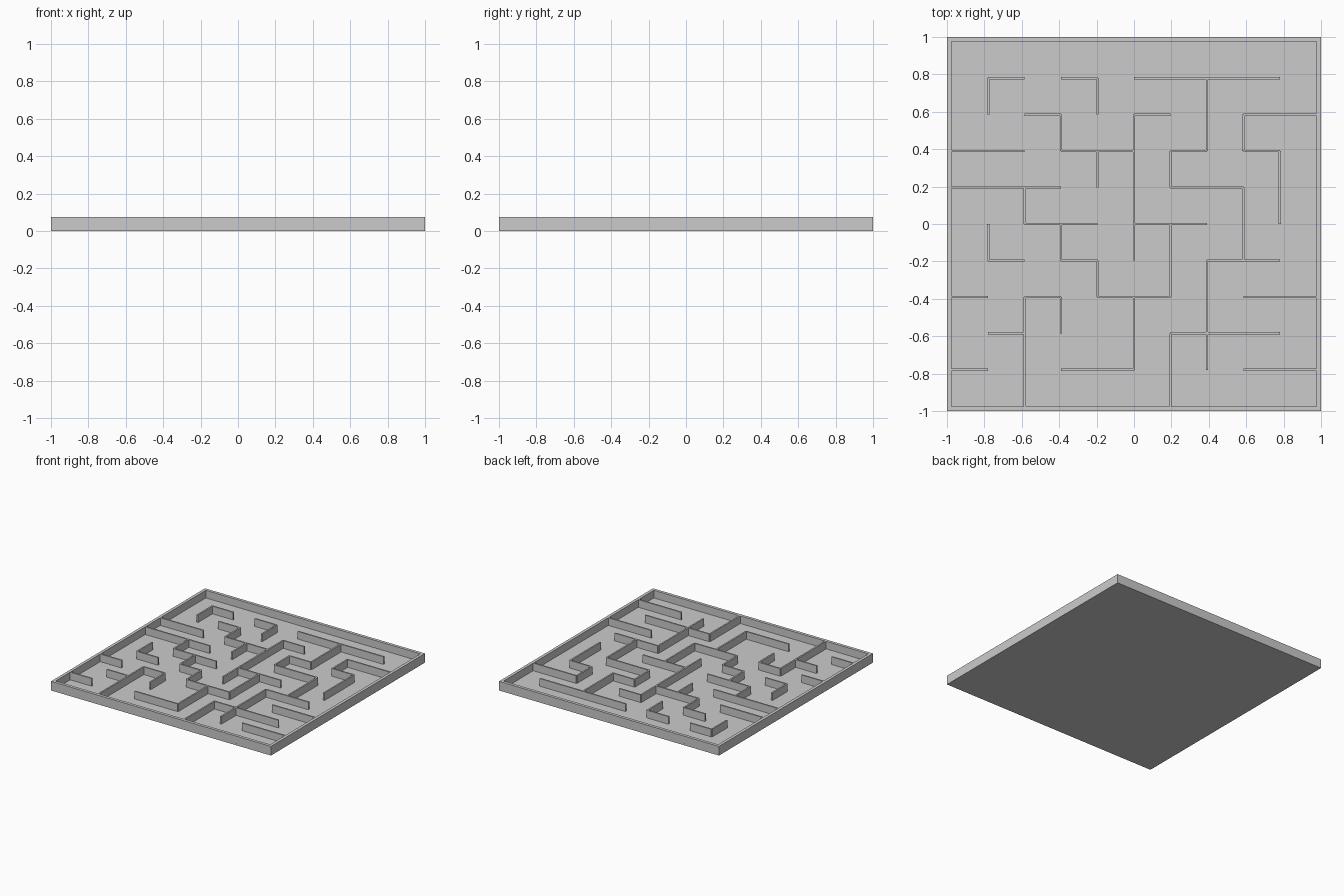
import bpy, bmesh
from mathutils import Matrix, Vector

if "Cube" in bpy.data.objects:
    bpy.data.objects.remove(bpy.data.objects["Cube"])

CELL, FLOOR, TOP = 0.195, 0.0125, 0.075
WALL, RIM = 0.0125, 0.025


def add_box(bm, x0, x1, y0, y1, z0, z1):
    m = Matrix.Translation(((x0 + x1) / 2, (y0 + y1) / 2, (z0 + z1) / 2))
    m = m @ Matrix.Diagonal((x1 - x0, y1 - y0, z1 - z0, 1))
    bmesh.ops.create_cube(bm, size=1, matrix=m)


def make_object(name, boxes):
    bm = bmesh.new()
    for b in boxes:
        add_box(bm, *b)
    mesh = bpy.data.meshes.new(name)
    bm.to_mesh(mesh)
    bm.free()
    obj = bpy.data.objects.new(name, mesh)
    bpy.context.collection.objects.link(obj)
    return obj


# Base plate
make_object("base_plate", [(-1, 1, -1, 1, 0, FLOOR)])

# Outer rim: front/back run full width, sides fit between them
IN = 1 - RIM
make_object("rim_front", [(-1, 1, -1, -IN, FLOOR, TOP)])
make_object("rim_back", [(-1, 1, IN, 1, FLOOR, TOP)])
make_object("rim_left", [(-1, -IN, -IN, IN, FLOOR, TOP)])
make_object("rim_right", [(IN, 1, -IN, IN, FLOOR, TOP)])

# Maze runs on a 10 x 10 grid: line index -> (start, end) node pairs
rows = {
    9: [(1, 2), (3, 4), (5, 9)],
    8: [(2, 3), (5, 6), (8, 10)],
    7: [(0, 2), (3, 5), (6, 7), (8, 9)],
    6: [(0, 3), (6, 8)],
    5: [(2, 4), (5, 7)],
    4: [(1, 2), (3, 4), (7, 9)],
    3: [(0, 1), (2, 3), (4, 6), (8, 10)],
    2: [(1, 2), (6, 9)],
    1: [(0, 1), (3, 5), (8, 10)],
}
columns = {
    1: [(8, 9), (4, 5)],
    2: [(5, 6), (0, 3)],
    3: [(7, 8), (4, 5), (2, 3)],
    4: [(8, 9), (6, 7), (3, 4)],
    5: [(4, 8), (1, 3)],
    6: [(6, 7), (3, 5), (0, 2)],
    7: [(7, 9), (1, 4)],
    8: [(7, 8), (4, 6)],
    9: [(5, 7)],
}


def segments(lines):
    # One panel per grid cell: (along start, along end, across low, across high)
    for line, runs in lines.items():
        c = (line - 5) * CELL
        for a, b in runs:
            for k in range(a, b):
                yield (k - 5) * CELL, (k - 4) * CELL, c - WALL / 2, c + WALL / 2


# Inner walls
make_object("maze_walls_across",
            [(a, b, c, d, FLOOR, TOP) for a, b, c, d in segments(rows)])
make_object("maze_walls_lengthwise",
            [(c, d, a, b, FLOOR, TOP) for a, b, c, d in segments(columns)])
